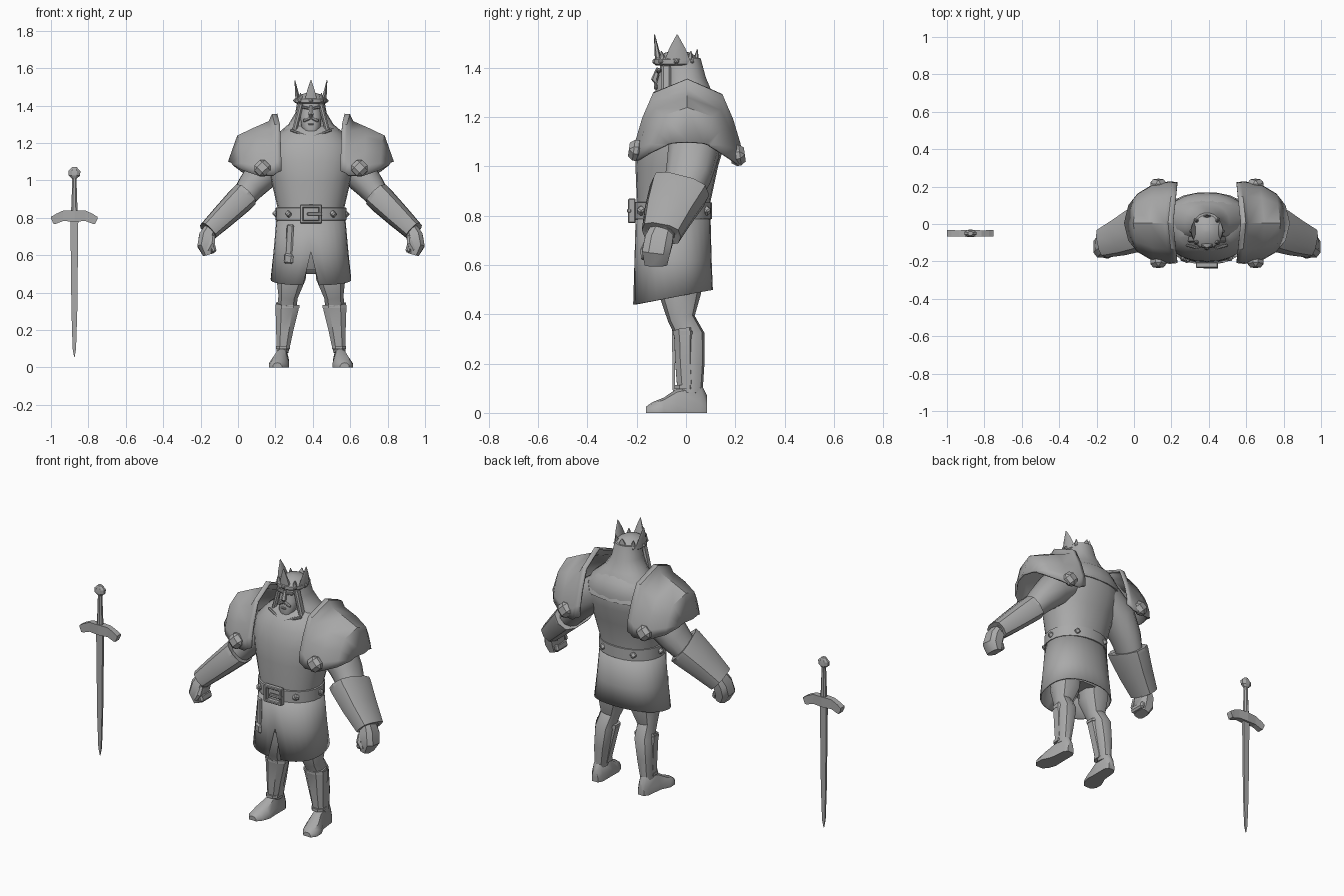
import bpy, bmesh, math
from mathutils import Vector, Matrix

CX = 0.39                       # centre line of the figure
grey = bpy.data.materials.new("plain_grey")
grey.diffuse_color = (0.4, 0.4, 0.4, 1)


def finish(name, bm, off=(CX, 0, 0), angle=35, thick=0, bevel=0):
    bmesh.ops.remove_doubles(bm, verts=bm.verts, dist=0.0004)
    bmesh.ops.recalc_face_normals(bm, faces=bm.faces)
    bmesh.ops.translate(bm, verts=bm.verts, vec=off)
    me = bpy.data.meshes.new(name)
    bm.to_mesh(me)
    bm.free()
    ob = bpy.data.objects.new(name, me)
    bpy.context.collection.objects.link(ob)
    me.materials.append(grey)
    if thick:
        m = ob.modifiers.new("shell", 'SOLIDIFY')
        m.thickness, m.offset = thick, 0
    if bevel:
        m = ob.modifiers.new("bevel", 'BEVEL')
        m.width, m.segments = bevel, 1
    if angle:
        bpy.ops.object.select_all(action='DESELECT')
        ob.select_set(True)
        bpy.context.view_layer.objects.active = ob
        bpy.ops.object.shade_smooth_by_angle(angle=math.radians(angle))
    return ob


def loft(name, rings, closed=True, caps=True, **kw):
    bm = bmesh.new()
    vs = [[bm.verts.new(p) for p in r] for r in rings]
    n = len(rings[0])
    for a, b in zip(vs, vs[1:]):
        for i in range(n if closed else n - 1):
            j = (i + 1) % n
            bm.faces.new((a[i], a[j], b[j], b[i]))
    if caps:
        bm.faces.new(vs[0])
        bm.faces.new(vs[-1])
    return finish(name, bm, **kw)


def sup(a, e):
    f = lambda v: math.copysign(abs(v) ** e, v)
    return f(math.cos(a)), f(math.sin(a))


def body(name, levels, n=24, e=0.9, **kw):
    """Stack of horizontal sections: height, half width, front y, back y."""
    rings = []
    for z, rx, yf, yb in levels:
        pts = [sup(2 * math.pi * i / n, e) for i in range(n)]
        rings.append([(c * rx, (yf + yb) / 2 + s * (yb - yf) / 2, z) for c, s in pts])
    return loft(name, rings, **kw)


def tube(name, path, side=1, n=10, e=0.9, **kw):
    """Limb along points x, y, z, half width, half depth."""
    ps = [Vector((p[0] * side, p[1], p[2])) for p in path]
    rings = []
    for i, p in enumerate(ps):
        t = (ps[min(i + 1, len(ps) - 1)] - ps[max(i - 1, 0)]).normalized()
        b = (Vector((0, 1, 0)) - t * t.y).normalized()
        a = b.cross(t)
        rings.append([p + a * c * path[i][3] + b * s * path[i][4]
                      for c, s in (sup(2 * math.pi * (k + .5) / n, e) for k in range(n))])
    return loft(name, rings, **kw)


def box(name, pos, size, rot=(0, 0, 0), bevel=0.008, **kw):
    bm = bmesh.new()
    bmesh.ops.create_cube(bm, size=1)
    m = Matrix.Translation(pos)
    for ax, r in zip("XYZ", rot):
        m = m @ Matrix.Rotation(math.radians(r), 4, ax)
    bmesh.ops.transform(bm, verts=bm.verts, matrix=m @ Matrix.Diagonal((*size, 1)))
    return finish(name, bm, angle=0, bevel=bevel, **kw)


def spike(name, base, tip, rx, ry):
    mid = [(b + t) / 2 for b, t in zip(base, tip)]
    tube(name, [(*base, rx, ry), (*mid, rx * .6, ry * .6), (*tip, .002, .002)],
         n=6, e=1, angle=30)


# tunic torso, hips and mantle rising to the head
body("torso", [(.78, .177, -.2, .095), (.86, .18, -.2, .1), (1.0, .213, -.205, .13),
               (1.1, .235, -.2, .16), (1.19, .23, -.175, .168), (1.25, .175, -.14, .15),
               (1.29, .115, -.095, .11)])
body("hips", [(.8, .16, -.18, .08), (.6, .175, -.15, .085), (.52, .13, -.11, .06)], n=14)
body("hair_mantle", [(1.44, .07, -.09, .06), (1.36, .084, -.09, .082), (1.3, .12, -.09, .108),
                     (1.24, .19, -.105, .148), (1.15, .235, -.12, .17)], n=18)

# skirt with a split at the front
rings = []
for z, rx, yf, yb, gap, e in ((.82, .178, -.2, .095, 0, .93), (.62, .196, -.205, .1, 0, .88),
                              (None, .212, -.212, .105, .15, .85)):
    ring = []
    for i in range(29):
        a = -math.pi / 2 + gap + (2 * math.pi - 2 * gap) * i / 28
        c, s = sup(a, e)
        y = (yf + yb) / 2 + s * (yb - yf) / 2
        ring.append((c * rx, y, z if z else .479 + .19 * y))
    rings.append(ring)
loft("skirt", rings, closed=False, caps=False, thick=.008)

# belt, buckle, hanging strap
body("belt", [(.785, .178, -.203, .098), (.787, .189, -.212, .106), (.853, .189, -.212, .106),
              (.855, .178, -.203, .098)], n=24, e=.95)
for dx, dz, w, h in ((-.05, 0, .018, .1), (.05, 0, .018, .1), (0, .042, .1, .016), (0, -.042, .1, .016)):
    box("buckle_frame", (dx, -.22, .82 + dz), (w, .03, h), bevel=.004)
box("buckle_tongue", (.02, -.23, .82), (.08, .018, .018), bevel=.004)
box("strap", (-.115, -.188, .665), (.04, .014, .2), (4, 3, -22))
box("strap_tip", (-.12, -.192, .58), (.054, .02, .055), (4, 3, -22), bevel=.01)
for x, y in ((-.12, -.182), (.12, -.182), (-.187, -.05), (.187, -.05), (-.1, .083), (.1, .083)):
    box("belt_stud", (x, y, .82), (.03, .03, .03), (0, 45, 45), bevel=.006)

# head and face
body("head", [(1.255, .03, -.125, -.04), (1.285, .053, -.128, 0), (1.34, .06, -.12, .03),
              (1.38, .058, -.108, .04), (1.43, .06, -.105, .04)], n=14, e=.72)
tube("nose", [(0, -.112, 1.4, .008, .008), (0, -.128, 1.352, .015, .014), (0, -.12, 1.342, .01, .01)], n=6)
box("lower_lip", (0, -.127, 1.3), (.03, .01, .01), bevel=.003)
for s in (1, -1):
    box("brow", (s * .028, -.11, 1.388), (.045, .018, .014), (0, s * -10, 0), bevel=.004)
    box("moustache", (s * .022, -.122, 1.326), (.044, .014, .018), (0, s * 25, 0), bevel=.005)
    box("cheek_hair", (s * .072, -.08, 1.33), (.026, .04, .17), (0, s * -14, 0))
    # open collar meeting in a point
    box("collar", (s * .055, -.128, 1.25), (.12, .014, .014), (0, s * -20, s * 14), bevel=.004)

# crown
body("crown_band", [(1.41, .078, -.122, .045), (1.416, .086, -.13, .052), (1.435, .086, -.13, .052),
                    (1.442, .078, -.122, .046), (1.462, .045, -.085, .02), (1.47, .01, -.045, -.03)], n=16, e=1)
spike("front_spike", (0, -.112, 1.43), (0, -.128, 1.535), .038, .014)
spike("back_spike", (0, .04, 1.43), (0, .046, 1.475), .03, .012)
for s in (1, -1):
    spike("side_spike", (s * .07, -.035, 1.43), (s * .086, -.036, 1.535), .015, .052)
    for y, yt in ((-.095, -.1), (.015, .02)):
        spike("small_point", (s * .052, y, 1.43), (s * .057, yt, 1.468), .016, .016)
for k in range(8):
    a = k * math.pi / 4
    box("crown_stud", (.084 * math.cos(a), -.039 + .088 * math.sin(a), 1.426), (.018, .018, .018), (0, 45, 45), bevel=.004)

ARCH = ((-1, 0), (-.97, .2), (-.84, .5), (-.64, .82), (0, 1), (.66, .8), (.86, .48), (1, .16), (1.02, -.06))
for s in (1, -1):
    # shoulder plate: arches at x, half depth, bottom, top
    loft("shoulder_plate", [[(s * (x - .022 * abs(u)), .005 + u * sy, lo + v * (hi - lo)) for u, v in ARCH]
         for x, sy, lo, hi in ((.18, .208, 1.05, 1.35), (.205, .211, 1.04, 1.35), (.222, .213, 1.025, 1.312),
                               (.305, .2, 1.025, 1.275), (.39, .15, 1.055, 1.235), (.438, .09, 1.083, 1.098))],
         closed=False, caps=False, thick=.012, angle=40)
    for y, z, tilt in ((-.203, 1.065, -8), (.21, 1.045, 8)):
        box("shoulder_stud", (s * .26, y, z), (.08, .058, .08), (tilt, 45, 0), bevel=.02)

    # arm, gauntlet and fist
    tube("arm", [(.13, .04, 1.14, .1, .1), (.24, .03, 1.06, .1, .105), (.32, .01, .965, .078, .095),
                 (.38, -.02, .885, .06, .08), (.55, -.1, .73, .04, .055)], s, n=12)
    tube("gauntlet", [(.365, -.024, .908, .066, .108), (.36, -.022, .913, .076, .123), (.375, -.029, .898, .076, .123),
                      (.46, -.067, .815, .067, .104), (.55, -.1, .728, .055, .082), (.545, -.098, .733, .04, .06)],
         s, n=10, e=.7, caps=False)
    tube("fist", [(.535, -.095, .745, .035, .05), (.555, -.11, .7, .046, .06), (.562, -.122, .65, .048, .06),
                  (.548, -.122, .602, .03, .048)], s, n=8, e=.7)
    tube("thumb", [(.525, -.15, .7, .014, .016), (.53, -.17, .66, .018, .016), (.55, -.17, .625, .012, .012)], s, n=6)
    box("finger_curl", (s * .523, -.122, .635), (.03, .1, .045), (0, s * 15, 0), bevel=.01)

    # leg, greave and boot
    tube("leg", [(.09, -.02, .62, .08, .085), (.107, -.025, .48, .083, .085), (.122, -.018, .38, .054, .055),
                 (.13, .02, .31, .054, .057), (.142, .027, .2, .045, .048), (.152, .022, .08, .033, .045)], s, n=10)
    tube("greave", [(.125, -.008, .335, .067, .048), (.128, -.005, .315, .066, .046), (.14, -.003, .2, .049, .043),
                    (.15, .003, .1, .037, .041)], s, n=8, e=.8)
    for x, z, w, d in ((.126, .325, .069, .05), (.15, .105, .04, .044)):
        tube("greave_trim", [(x, -.005, z + .008, w, d), (x, -.005, z - .008, w, d)], s, n=8, e=.8)
    # boot sections from heel to toe: y, x centre, half width, height
    loft("boot", [[(s * (x + w * u), y, h * v) for u, v in
                   ((-1, 0), (1, 0), (1, .35), (.62, .85), (0, 1), (-.62, .85), (-1, .35))]
         for y, x, w, h in ((.085, .152, .02, .07), (.06, .153, .035, .12), (-.035, .158, .04, .1),
                            (-.09, .17, .054, .062), (-.135, .178, .046, .044), (-.163, .18, .024, .025))], angle=40)

# sword standing beside the figure
S = (-.875, -.05, 0)
tube("blade", [(0, 0, .8, .03, .011), (0, 0, .3, .022, .009), (0, 0, .1, .013, .006), (0, 0, .055, .002, .002)],
     n=4, e=1, off=S, angle=0)
for s in (1, -1):
    # cross guard half, curving down and flaring outwards
    loft("guard", [[(s * x, y, z) for y, z in ((-d, lo), (d, lo), (d, hi), (-d, hi))]
         for x, lo, hi, d in ((0, .78, .84, .02), (.06, .782, .838, .016), (.1, .767, .82, .017),
                              (.112, .768, .812, .018), (.124, .795, .805, .018))], off=S, angle=0)
tube("grip", [(0, 0, .83, .019, .017), (0, 0, .92, .015, .014), (0, 0, 1.02, .012, .012)], n=8, off=S)
tube("pommel", [(0, 0, 1.01, .014, .012), (0, 0, 1.025, .033, .02), (0, 0, 1.05, .035, .02), (0, 0, 1.07, .014, .012)],
     n=8, e=1, off=S, angle=25)
